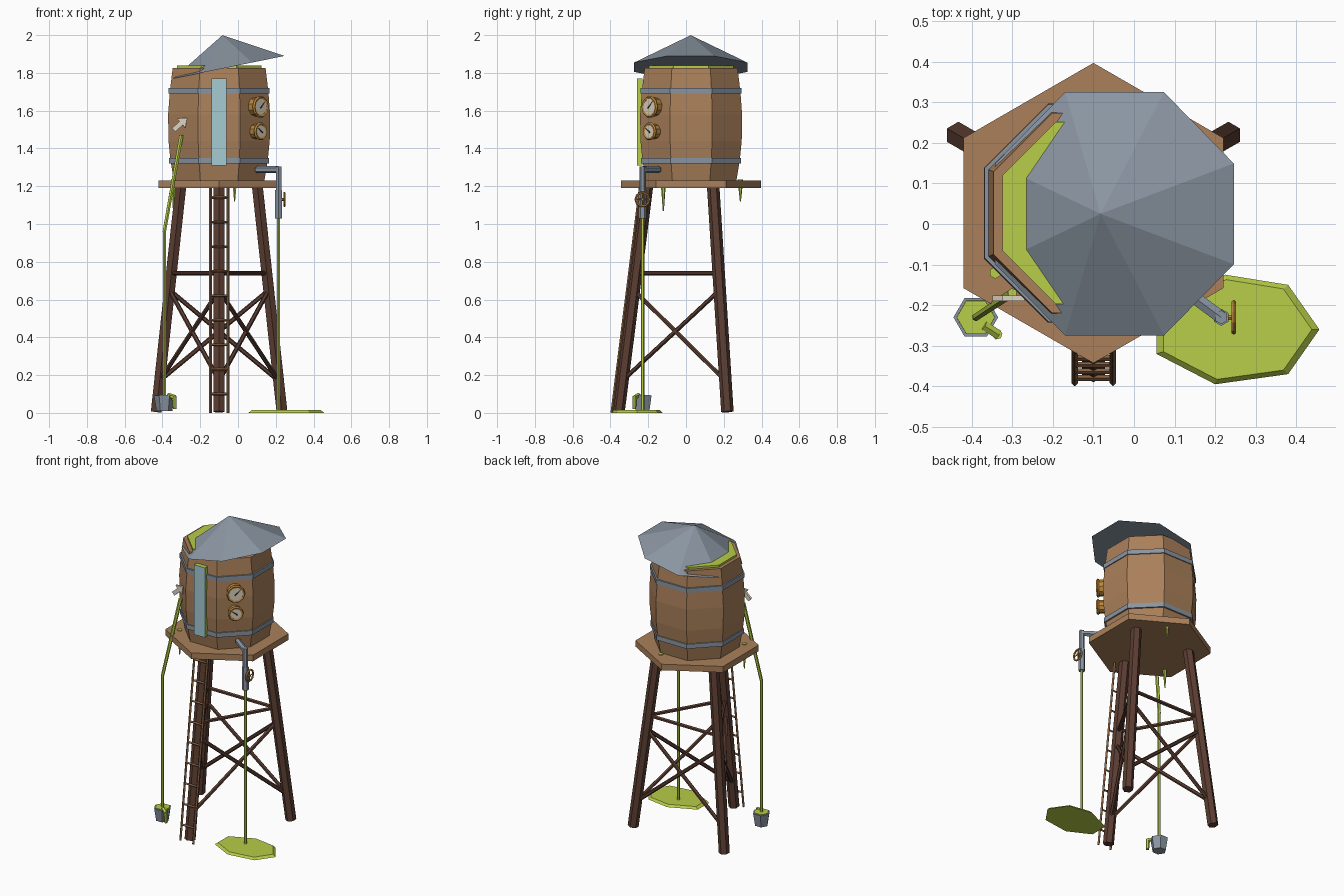
import bpy, bmesh, math
from math import pi, cos, sin, radians
from mathutils import Vector, Matrix

cube = bpy.data.objects.get("Cube")
if cube:
    bpy.data.objects.remove(cube, do_unlink=True)


def material(name, *rgb):
    lin = [((c / 255 + 0.055) / 1.055) ** 2.4 for c in rgb] + [1]
    m = bpy.data.materials.new(name)
    m.use_nodes = True
    m.diffuse_color = lin
    m.node_tree.nodes["Principled BSDF"].inputs["Base Color"].default_value = lin
    return m


WOOD = material("wood", 170, 128, 90)
DARK = material("dark wood", 92, 62, 50)
LADDER = material("ladder wood", 136, 98, 68)
STEEL = material("steel", 138, 149, 161)
GREEN = material("green liquid", 184, 205, 72)
GLASS = material("pale glass", 166, 204, 212)
CREAM = material("cream", 222, 212, 192)
GOLD = material("brass", 186, 136, 62)
BLACK = material("needle black", 50, 45, 42)

CX, CY = -0.1, 0.027
OCT = cos(pi / 8)


def finish(name, bm, *mats):
    bmesh.ops.recalc_face_normals(bm, faces=bm.faces)
    me = bpy.data.meshes.new(name)
    bm.to_mesh(me)
    bm.free()
    for m in mats:
        me.materials.append(m)
    ob = bpy.data.objects.new(name, me)
    bpy.context.collection.objects.link(ob)
    return ob


def rod(name, a, b, r, mat, sides=6, r2=None):
    """Straight prism or cone from point a to point b."""
    a, b = Vector(a), Vector(b)
    d = b - a
    bm = bmesh.new()
    mx = Matrix.Translation((a + b) / 2) @ d.to_track_quat('Z', 'Y').to_matrix().to_4x4()
    bmesh.ops.create_cone(bm, cap_ends=True, segments=sides, radius1=r,
                          radius2=r if r2 is None else r2, depth=d.length, matrix=mx)
    return finish(name, bm, mat)


def stack(name, profile, sides, mat, turn=0.0, center=(CX, CY)):
    """Upright faceted solid from (height, radius) pairs."""
    bm = bmesh.new()
    rings = [[bm.verts.new((center[0] + r * cos(turn + 2 * pi * i / sides),
                            center[1] + r * sin(turn + 2 * pi * i / sides), z))
              for i in range(sides)] for z, r in profile]
    for lo, hi in zip(rings, rings[1:]):
        for i in range(sides):
            j = (i + 1) % sides
            bm.faces.new((lo[i], lo[j], hi[j], hi[i]))
    bm.faces.new(rings[0])
    bm.faces.new(rings[-1])
    return finish(name, bm, mat)


def box(name, center, size, mat, *more):
    bm = bmesh.new()
    bmesh.ops.create_cube(bm, size=1, matrix=Matrix.Translation(center) @ Matrix.Diagonal((*size, 1)))
    return finish(name, bm, mat, *more)


def ring(name, center, axis, r, thick, mat, sides=10):
    rot = Vector(axis).to_track_quat('Z', 'Y').to_euler()
    bpy.ops.mesh.primitive_torus_add(location=center, rotation=rot, major_radius=r, minor_radius=thick,
                                     major_segments=sides, minor_segments=5)
    ob = bpy.context.object
    ob.name = name
    ob.data.materials.append(mat)


# Platform
stack("platform", [(1.19, 0.37), (1.23, 0.37)], 6, WOOD, pi / 2)

# Barrel, bands and liquid surface
EIGHTH = pi / 8
barrel = [(1.23, 0.24), (1.34, 0.258), (1.44, 0.268), (1.58, 0.27), (1.7, 0.261), (1.825, 0.246)]
stack("barrel", [(z, a / OCT) for z, a in barrel], 8, WOOD, EIGHTH)
for z, a in ((1.335, 0.265), (1.705, 0.268)):
    stack("barrel_band", [(z - 0.015, a / OCT), (z + 0.015, a / OCT)], 8, STEEL, EIGHTH)
stack("liquid_surface", [(1.81, 0.224 / OCT), (1.838, 0.224 / OCT)], 8, GREEN, EIGHTH)

# Tilted roof
roof = rod("roof", (0, 0, 0), (0, 0, 0.173), 0.3 / OCT, STEEL, 8, 0)
roof.data.transform(Matrix.Rotation(EIGHTH, 4, 'Z'))
roof.data.transform(Matrix.Translation((-0.048, 0.025, 1.83)) @ Matrix.Rotation(-0.2, 4, 'Y'))

# Legs and cross bracing
ANGLES = [radians(d) for d in (-90, 30, 150)]


def leg_point(angle, z):
    r = 0.385 - 0.15 * z / 1.19
    return Vector((CX + r * cos(angle), CY + r * sin(angle), z))


for i, a in enumerate(ANGLES):
    b = ANGLES[(i + 1) % 3]
    rod("leg", leg_point(a, 0.006), leg_point(a, 1.195), 0.033, DARK)
    for z1, z2 in ((0.74, 0.74), (0.17, 0.65), (0.65, 0.17)):
        rod("brace", leg_point(a, z1), leg_point(b, z2), 0.012, DARK)


# Ladder
def ladder_y(z):
    return -0.392 + 0.15 * z / 1.19


for x in (-0.146, -0.052):
    rod("ladder_rail", (x, ladder_y(0), 0), (x, ladder_y(1.19), 1.19), 0.008, LADDER, 4)
for k in range(9):
    z = 0.1 + 0.13 * k
    rod("ladder_rung", (-0.146, ladder_y(z), z), (-0.052, ladder_y(z), z), 0.007, LADDER, 4)

# Level window: green sides with a glass front
window = box("level_window", (-0.1, -0.245, 1.54), (0.08, 0.03, 0.46), GREEN, GLASS)
for p in window.data.polygons:
    p.material_index = 1 if p.normal.y < -0.5 else 0

# Gauges on the front left face
OUT = Vector((1, -1, 0)).normalized()
SIDE = Vector((1, 1, 0)).normalized()
for z, r, tilt in ((1.62, 0.05, 0.8), (1.49, 0.04, 2.5)):
    c = Vector((CX, CY, z))
    rod("gauge_body", c + OUT * 0.26, c + OUT * 0.308, r, GOLD, 10)
    rod("gauge_dial", c + OUT * 0.308, c + OUT * 0.315, r * 0.95, CREAM, 10)
    ring("gauge_rim", c + OUT * 0.31, OUT, r, 0.009, GOLD)
    tip = SIDE * cos(tilt) + Vector((0, 0, sin(tilt)))
    rod("gauge_needle", c + OUT * 0.317 - tip * 0.01, c + OUT * 0.317 + tip * r * 0.75, 0.004, BLACK, 4, 0.001)

# Outlet pipe, valve wheel, stream and puddle
PX, PY = 0.215, -0.23
rod("pipe_arm", (0.1, -0.145, 1.288), (PX, PY, 1.288), 0.018, STEEL)
rod("pipe_down", (PX, PY, 1.305), (PX, PY, 1.16), 0.017, STEEL)
rod("pipe_nozzle", (PX, PY, 1.18), (PX, PY, 1.03), 0.021, STEEL)
rod("valve_stem", (PX, PY, 1.13), (0.252, PY, 1.13), 0.007, GOLD)
ring("valve_wheel", (0.246, PY, 1.13), (1, 0, 0), 0.037, 0.006, GOLD)
for d in ((0, 0.037, 0), (0, 0, 0.037)):
    mid = Vector((0.246, PY, 1.13))
    rod("valve_spoke", mid - Vector(d), mid + Vector(d), 0.004, GOLD, 4)
rod("outlet_stream", (PX, PY, 0), (PX, PY, 1.04), 0.009, GREEN)

outline = [(0.225, -0.125), (0.38, -0.15), (0.457, -0.26), (0.38, -0.37),
           (0.2, -0.395), (0.055, -0.32), (0.055, -0.2)]
bm = bmesh.new()
mid = Vector((0.25, -0.26))
low, high = [], []
for p in outline:
    low.append(bm.verts.new((*p, 0)))
    high.append(bm.verts.new((*mid.lerp(Vector(p), 0.91), 0.014)))
for i in range(len(low)):
    j = (i + 1) % len(low)
    bm.faces.new((low[i], low[j], high[j], high[i]))
bm.faces.new(low)
bm.faces.new(high)
finish("puddle", bm, GREEN)

# Arrow plate stuck in the barrel
bm = bmesh.new()
arrow = [(-0.048, -0.013), (0.005, -0.013), (0.005, -0.034), (0.048, 0),
         (0.005, 0.034), (0.005, 0.013), (-0.048, 0.013)]
face = bm.faces.new([bm.verts.new((x, 0, z)) for x, z in arrow])
top = bmesh.ops.extrude_face_region(bm, geom=[face])
bmesh.ops.translate(bm, vec=(0, 0.014, 0), verts=[g for g in top["geom"] if isinstance(g, bmesh.types.BMVert)])
bm.transform(Matrix.Translation((-0.305, -0.19, 1.53)) @ Matrix.Rotation(radians(-42), 4, 'Y'))
finish("arrow", bm, CREAM)

# Leak stream into the bucket
BX, BY = -0.39, -0.23
rod("leak_upper", (-0.3, -0.17, 1.47), (BX, BY, 0.96), 0.012, GREEN, 6, 0.01)
rod("leak_lower", (BX, BY, 0.97), (BX, BY, 0.08), 0.009, GREEN)
stack("bucket", [(0.01, 0.042), (0.092, 0.055)], 6, STEEL, 0, (BX, BY))
stack("bucket_liquid", [(0.08, 0.048), (0.096, 0.047)], 6, GREEN, 0, (BX, BY))
rod("bucket_spill", (-0.37, -0.25, 0.094), (-0.335, -0.272, 0.082), 0.013, GREEN)
rod("bucket_drip", (-0.337, -0.272, 0.088), (-0.335, -0.274, 0.02), 0.013, GREEN, 6, 0.01)

# Drips through the platform
for x, y, z in ((-0.342, -0.12, 1.07), (-0.018, 0.288, 1.12)):
    rod("platform_drip", (x, y, z), (x, y, 1.236), 0.003, GREEN, 6, 0.015)
